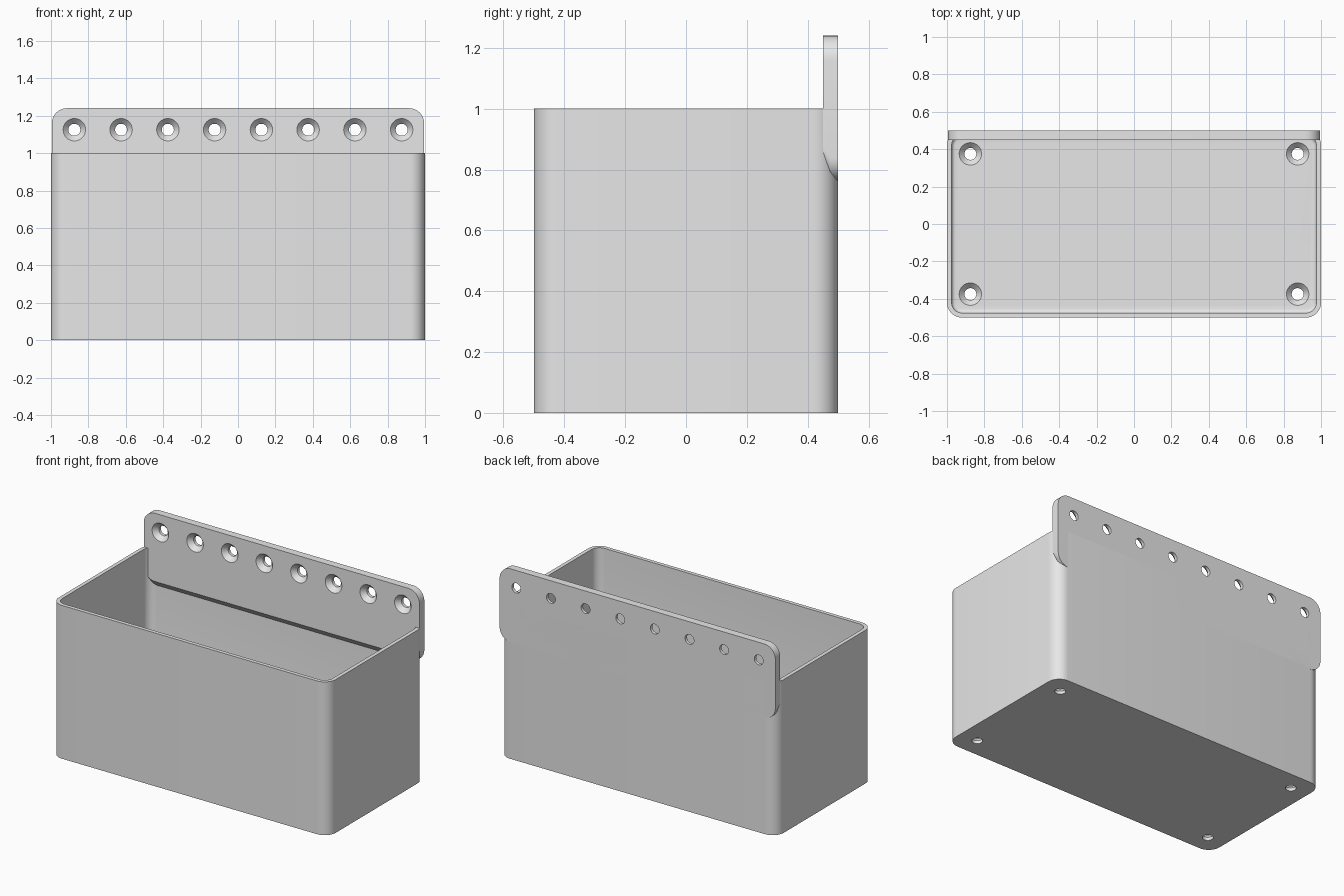
import bpy, bmesh, math

cube = bpy.data.objects.get("Cube")
if cube:
    bpy.data.objects.remove(cube, do_unlink=True)

WALL, THICK, RADIUS = 0.025, 0.05, 0.08

grey = bpy.data.materials.new("light_grey")
grey.use_nodes = True
grey.diffuse_color = (0.8, 0.8, 0.8, 1)
grey.node_tree.nodes["Principled BSDF"].inputs["Base Color"].default_value = (0.8, 0.8, 0.8, 1)


def rounded_rect(hw, hh, r, steps=10):
    """Counter-clockwise outline of a rounded rectangle."""
    pts = []
    for k, (sx, sy) in enumerate([(1, 1), (-1, 1), (-1, -1), (1, -1)]):
        for i in range(steps + 1):
            a = math.pi / 2 * (k + i / steps)
            pts.append((sx * (hw - r) + r * math.cos(a), sy * (hh - r) + r * math.sin(a)))
    return pts


def loft(name, rings):
    """Closed solid skinned through matching rings of points."""
    bm = bmesh.new()
    loops = [[bm.verts.new(p) for p in ring] for ring in rings]
    for a, b in zip(loops, loops[1:]):
        for i in range(len(a)):
            j = (i + 1) % len(a)
            bm.faces.new((a[i], a[j], b[j], b[i]))
    bm.faces.new(loops[0][::-1])
    bm.faces.new(loops[-1])
    bmesh.ops.recalc_face_normals(bm, faces=bm.faces)
    mesh = bpy.data.meshes.new(name)
    bm.to_mesh(mesh)
    bm.free()
    mesh.materials.append(grey)
    obj = bpy.data.objects.new(name, mesh)
    bpy.context.collection.objects.link(obj)
    return obj


def screw_cutter(place):
    """Countersunk hole; place maps (u, v, depth) to a point, depth 0 at the head."""
    profile = [(-0.01, 0.06), (0, 0.06), (0.03, 0.032), (THICK + 0.02, 0.032)]
    angles = [2 * math.pi * i / 32 for i in range(32)]
    return loft("screw_cutter", [[place(r * math.cos(a), r * math.sin(a), d) for a in angles]
                                 for d, r in profile])


def cut(obj, cutters):
    """Subtract the cutters, then remove them."""
    for c in cutters:
        c.hide_render = True
        mod = obj.modifiers.new("hole", 'BOOLEAN')
        mod.operation, mod.solver, mod.object = 'DIFFERENCE', 'EXACT', c
        bpy.context.view_layer.objects.active = obj
        bpy.ops.object.modifier_apply(modifier=mod.name)
        bpy.data.objects.remove(c, do_unlink=True)


# Open box: up the outside, over the rim, down the inside to a filleted floor
levels = [(0, 0), (0, 1), (WALL, 1)]
fillet = 0.02
for i in range(5):
    a = math.pi / 2 * i / 4
    levels.append((WALL + fillet * (1 - math.cos(a)), THICK + fillet * (1 - math.sin(a))))
box = loft("box", [[(x, y, z) for x, y in rounded_rect(1 - o, 0.5 - o, RADIUS - o)]
                   for o, z in levels])
cut(box, [screw_cutter(lambda u, v, d, x=x, y=y: (x + u, y + v, THICK - d))
          for x in (-0.875, 0.875) for y in (-0.375, 0.375)])

# Mounting plate: rounded, with the inner lower edge sloped
outline = rounded_rect(0.995, 0.24, RADIUS)


def plate_ring(y, lift):
    return [(x, y, 1 + z + (lift if z < 0 else 0)) for x, z in outline]


plate = loft("mounting_plate", [plate_ring(0.5, 0), plate_ring(0.475, 0), plate_ring(0.45, 0.035)])
cut(plate, [screw_cutter(lambda u, v, d, x=x: (x + u, 0.45 + d, 1.125 + v))
            for x in [-0.875 + 0.25 * i for i in range(8)]])

# Smooth the rounded corners, keep edges sharp
for obj in (box, plate):
    bpy.ops.object.select_all(action='DESELECT')
    obj.select_set(True)
    bpy.context.view_layer.objects.active = obj
    bpy.ops.object.shade_smooth_by_angle(angle=math.radians(30))
